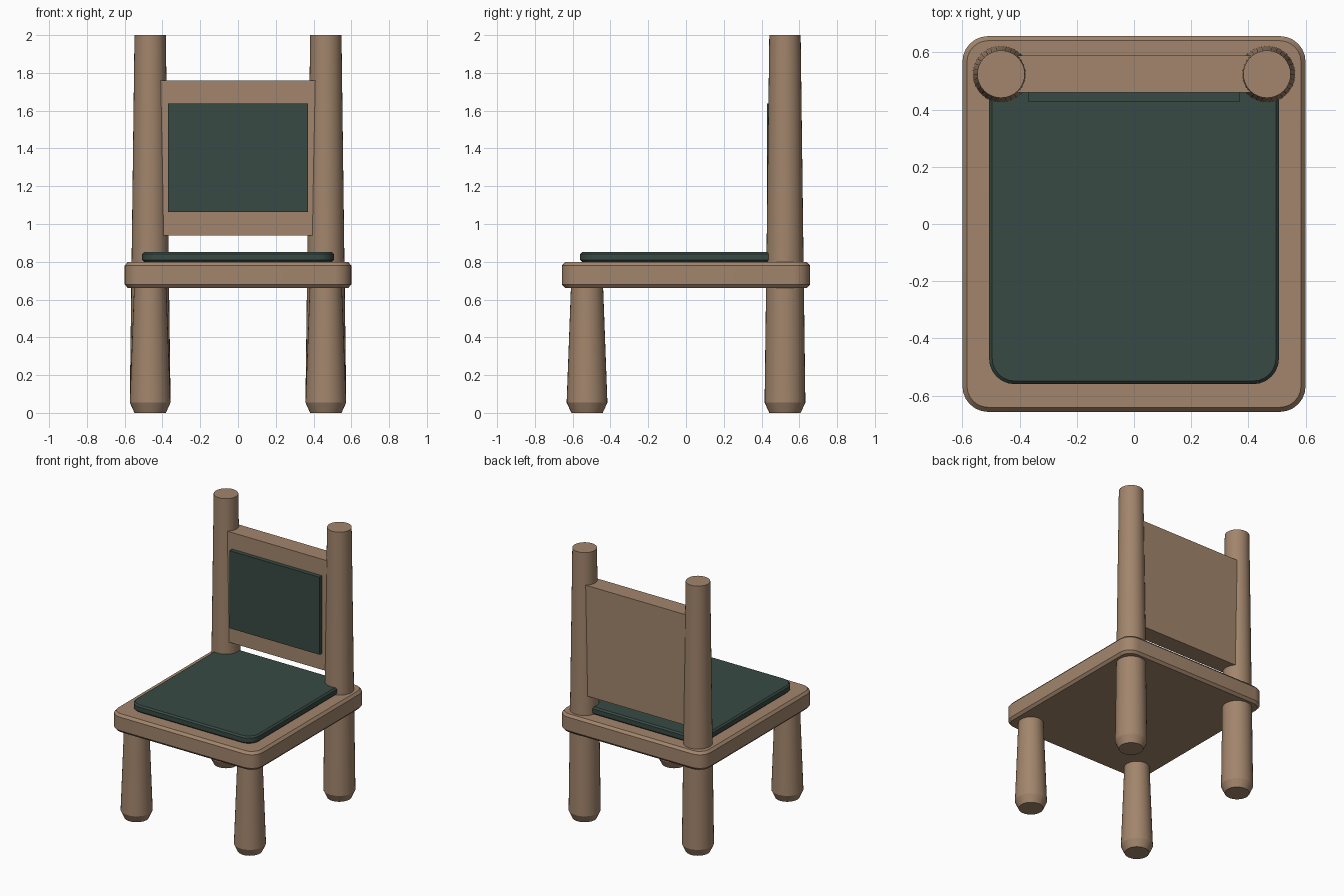
import bpy, bmesh, math

if "Cube" in bpy.data.objects:
    bpy.data.objects.remove(bpy.data.objects["Cube"])


def material(name, rgb):
    m = bpy.data.materials.new(name)
    m.diffuse_color = (*rgb, 1.0)
    m.use_nodes = True
    m.node_tree.nodes["Principled BSDF"].inputs["Base Color"].default_value = m.diffuse_color
    return m


WOOD = material("warm brown wood", (0.36, 0.235, 0.15))
FABRIC = material("dark green fabric", (0.04, 0.068, 0.058))


def finish(name, bm, mat, angle=20):
    bmesh.ops.recalc_face_normals(bm, faces=bm.faces)
    me = bpy.data.meshes.new(name)
    bm.to_mesh(me)
    bm.free()
    me.materials.append(mat)
    ob = bpy.data.objects.new(name, me)
    bpy.context.collection.objects.link(ob)
    bpy.ops.object.select_all(action='DESELECT')
    ob.select_set(True)
    bpy.context.view_layer.objects.active = ob
    bpy.ops.object.shade_smooth_by_angle(angle=math.radians(angle))
    return ob


def loft(bm, rings):
    """Skin a stack of equal-length rings and cap both ends."""
    rows = [[bm.verts.new(p) for p in ring] for ring in rings]
    n = len(rows[0])
    for a, b in zip(rows, rows[1:]):
        for i in range(n):
            j = (i + 1) % n
            bm.faces.new((a[i], a[j], b[j], b[i]))
    bm.faces.new(rows[0][::-1])
    bm.faces.new(rows[-1])


def turned(name, x, y, profile, sides=32):
    """Round tapered post from (radius, z) pairs."""
    bm = bmesh.new()
    loft(bm, [[(x + r * math.cos(2 * math.pi * i / sides),
                y + r * math.sin(2 * math.pi * i / sides), z)
               for i in range(sides)] for r, z in profile])
    return finish(name, bm, WOOD)


def rounded_slab(name, hx, hy, z0, z1, radius, inset, drop, mat, steps=6):
    """Slab with rounded corners and chamfered top and bottom edges."""
    def ring(d, z):
        pts = []
        for k, (sx, sy) in enumerate(((1, 1), (-1, 1), (-1, -1), (1, -1))):
            for s in range(steps + 1):
                a = math.pi / 2 * (k + s / steps)
                pts.append((sx * (hx - radius) + (radius - d) * math.cos(a),
                            sy * (hy - radius) + (radius - d) * math.sin(a), z))
        return pts
    bm = bmesh.new()
    loft(bm, [ring(inset, z0), ring(0, z0 + drop), ring(0, z1 - drop), ring(inset, z1)])
    return finish(name, bm, mat)


def box(name, x, y0, y1, z0, z1, mat):
    bm = bmesh.new()
    loft(bm, [[(-x, y0, z), (x, y0, z), (x, y1, z), (-x, y1, z)] for z in (z0, z1)])
    return finish(name, bm, mat)


# Seat board and its cushion
rounded_slab("seat", 0.60, 0.657, 0.662, 0.798, 0.09, 0.016, 0.018, WOOD)
rounded_slab("seat_cushion", 0.507, 0.56, 0.798, 0.853, 0.09, 0.011, 0.011, FABRIC)

# Back posts run from floor to top; front legs stop inside the seat
for side, s in (("left", -1), ("right", 1)):
    turned("back_post_" + side, s * 0.465, 0.524,
           [(0.083, 0), (0.108, 0.055), (0.083, 2.0)])
    turned("front_leg_" + side, s * 0.465, -0.524,
           [(0.083, 0), (0.108, 0.055), (0.084, 0.70)])

# Backrest board between the posts, with a padded panel on its front
box("backrest", 0.45, 0.459, 0.59, 0.94, 1.76, WOOD)
box("backrest_panel", 0.37, 0.428, 0.47, 1.063, 1.638, FABRIC)
